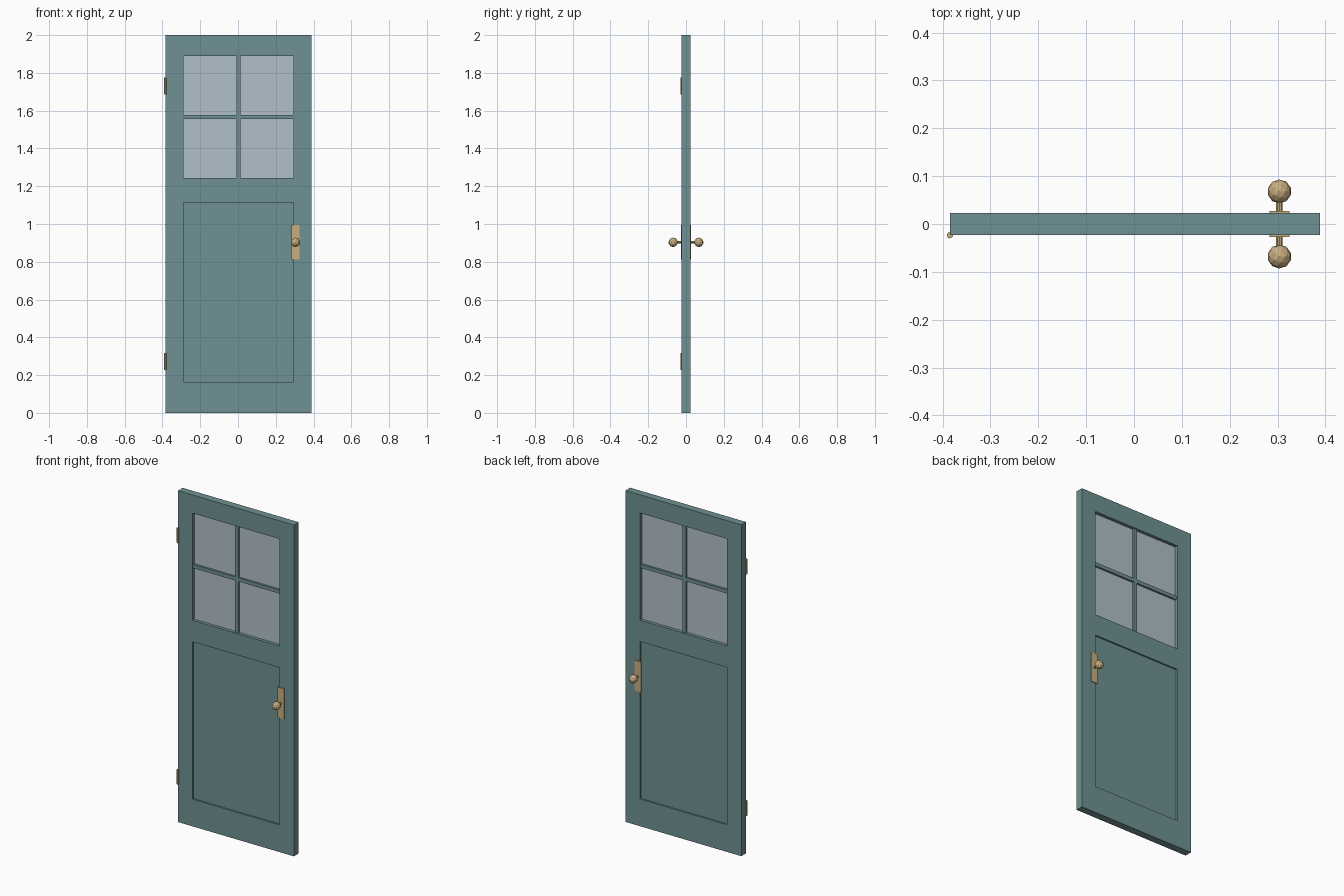
import bpy
import bmesh
from mathutils import Matrix, Vector

cube = bpy.data.objects.get("Cube")
if cube:
    bpy.data.objects.remove(cube, do_unlink=True)


def material(name, rgb, roughness):
    mat = bpy.data.materials.new(name)
    mat.use_nodes = True
    mat.diffuse_color = (*rgb, 1)
    bsdf = mat.node_tree.nodes["Principled BSDF"]
    bsdf.inputs["Base Color"].default_value = (*rgb, 1)
    bsdf.inputs["Roughness"].default_value = roughness
    return mat


paint = material("teal_paint", (0.162, 0.283, 0.292), 0.6)
glass = material("pale_glass", (0.44, 0.53, 0.59), 0.3)
brass = material("brass", (0.578, 0.429, 0.215), 0.4)


def finish(name, bm, mat):
    bmesh.ops.recalc_face_normals(bm, faces=bm.faces)
    mesh = bpy.data.meshes.new(name)
    bm.to_mesh(mesh)
    bm.free()
    mesh.materials.append(mat)
    obj = bpy.data.objects.new(name, mesh)
    bpy.context.collection.objects.link(obj)
    return obj


def box(name, low, high, mat):
    low, high = Vector(low), Vector(high)
    bm = bmesh.new()
    place = Matrix.Translation((low + high) / 2) @ Matrix.Diagonal((*(high - low), 1))
    bmesh.ops.create_cube(bm, size=1, matrix=place)
    return finish(name, bm, mat)


def rod(name, centre, radius, length, sides, mat, turn=Matrix()):
    bm = bmesh.new()
    bmesh.ops.create_cone(bm, cap_ends=True, segments=sides, radius1=radius,
                          radius2=radius, depth=length,
                          matrix=Matrix.Translation(centre) @ turn)
    return finish(name, bm, mat)


# Main dimensions
MID = 0.002
HALF_WIDTH = 0.387
OPEN = 0.291
HALF_DEPTH = 0.0225
PANEL_Z = (0.164, 1.114)
WINDOW_Z = (1.243, 1.89)
LEFT, RIGHT = MID - OPEN, MID + OPEN

# Door frame: a sheet of cells with two openings, thickened
xs = (MID - HALF_WIDTH, LEFT, RIGHT, MID + HALF_WIDTH)
zs = (0, *PANEL_Z, *WINDOW_Z, 2)
bm = bmesh.new()
grid = [[bm.verts.new((x, 0, z)) for x in xs] for z in zs]
for row in range(len(zs) - 1):
    for col in range(len(xs) - 1):
        if col == 1 and row in (1, 3):
            continue
        bm.faces.new((grid[row][col], grid[row][col + 1],
                      grid[row + 1][col + 1], grid[row + 1][col]))
frame = finish("door_frame", bm, paint)
solid = frame.modifiers.new("thickness", "SOLIDIFY")
solid.thickness = 2 * HALF_DEPTH
solid.offset = 0

# Recessed lower panel and window glass
box("lower_panel", (LEFT, -0.013, PANEL_Z[0]), (RIGHT, 0.013, PANEL_Z[1]), paint)
box("window_glass", (LEFT, -0.003, WINDOW_Z[0]), (RIGHT, 0.003, WINDOW_Z[1]), glass)

# Crossed glazing bars
BAR = 0.011
BAR_DEPTH = 0.015
mid_z = sum(WINDOW_Z) / 2
box("vertical_bar", (MID - BAR, -BAR_DEPTH, WINDOW_Z[0]),
    (MID + BAR, BAR_DEPTH, WINDOW_Z[1]), paint)
for side, x0, x1 in (("right", LEFT, MID - BAR), ("left", MID + BAR, RIGHT)):
    box(side + "_horizontal_bar", (x0, -BAR_DEPTH, mid_z - BAR),
        (x1, BAR_DEPTH, mid_z + BAR), paint)

# Handle plate, stem and faceted knob on both faces
KNOB_X, KNOB_Z = 0.304, 0.903
turn = Matrix.Rotation(1.5708, 4, "X")
for side, s in (("front", -1), ("back", 1)):
    ys = sorted((s * 0.02, s * 0.0268))
    box(side + "_handle_plate", (KNOB_X - 0.021, ys[0], KNOB_Z - 0.092),
        (KNOB_X + 0.021, ys[1], KNOB_Z + 0.092), brass)
    rod(side + "_knob_stem", (KNOB_X, s * 0.04, KNOB_Z), 0.007, 0.036, 10, brass, turn)
    bm = bmesh.new()
    bmesh.ops.create_icosphere(bm, subdivisions=2, radius=0.025,
                               matrix=Matrix.Translation((KNOB_X, s * 0.068, KNOB_Z)))
    finish(side + "_knob", bm, brass)

# Hinge barrels on the front right edge
for name, z in (("lower", 0.273), ("upper", 1.731)):
    rod(name + "_hinge", (xs[0], -HALF_DEPTH - 0.001, z), 0.0065, 0.09, 10, brass)
